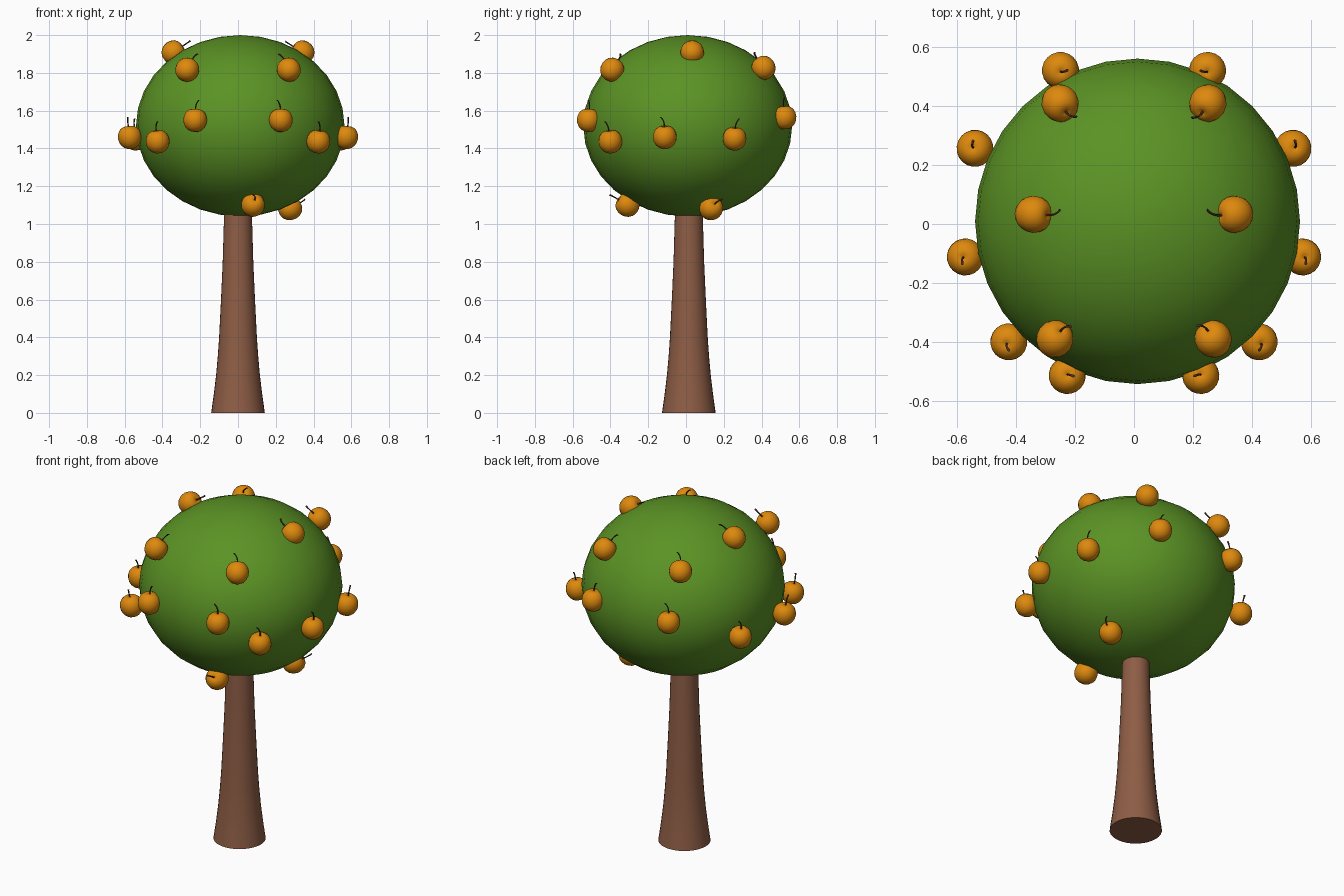
import bpy, bmesh, math
from mathutils import Vector, Matrix

if "Cube" in bpy.data.objects:
    bpy.data.objects.remove(bpy.data.objects["Cube"])

CENTER = Vector((0.012, 0.009, 1.52))      # canopy centre
RADII = Vector((0.552, 0.553, 0.48))       # canopy half sizes


def material(name, rgb):
    m = bpy.data.materials.new(name)
    m.diffuse_color = (*rgb, 1)
    m.use_nodes = True
    m.node_tree.nodes["Principled BSDF"].inputs["Base Color"].default_value = m.diffuse_color
    return m


GREEN = material("leaf green", (0.105, 0.29, 0.018))
BARK = material("bark brown", (0.27, 0.11, 0.06))
ORANGE = material("fruit orange", (0.73, 0.25, 0.004))
STEM = material("stem brown", (0.07, 0.03, 0.018))


def finish(bm, name, mats, angle=40):
    bmesh.ops.recalc_face_normals(bm, faces=bm.faces[:])
    me = bpy.data.meshes.new(name)
    bm.to_mesh(me)
    bm.free()
    for m in mats:
        me.materials.append(m)
    ob = bpy.data.objects.new(name, me)
    bpy.context.collection.objects.link(ob)
    bpy.ops.object.select_all(action='DESELECT')
    ob.select_set(True)
    bpy.context.view_layer.objects.active = ob
    bpy.ops.object.shade_smooth_by_angle(angle=math.radians(angle))
    return ob


def loft(bm, rings, mat=0):
    """Skin a list of rings; a ring of one point becomes a pole, open ends are capped."""
    rows = [[bm.verts.new(p) for p in r] for r in rings]
    n = max(len(r) for r in rows)
    for a, b in zip(rows, rows[1:]):
        for i in range(n):
            j = (i + 1) % n
            if len(a) == 1:
                f = (a[0], b[i], b[j])
            elif len(b) == 1:
                f = (a[i], a[j], b[0])
            else:
                f = (a[i], a[j], b[j], b[i])
            bm.faces.new(f).material_index = mat
    for r in (rows[0], rows[-1]):
        if len(r) > 1:
            bm.faces.new(r).material_index = mat


def ring(r, z, n, x=0.0, y=0.0):
    if r == 0:
        return [Vector((x, y, z))]
    return [Vector((x + r * math.cos(2 * math.pi * i / n),
                    y + r * math.sin(2 * math.pi * i / n), z)) for i in range(n)]


# trunk: flared profile, ends inside the canopy
bm = bmesh.new()
trunk = [(0.142, 0), (0.128, 0.1), (0.116, 0.2), (0.107, 0.3), (0.100, 0.4),
         (0.090, 0.6), (0.081, 0.8), (0.074, 1.04), (0.072, 1.12)]
loft(bm, [ring(r, z, 32, 0, 0.015) for r, z in trunk])
finish(bm, "trunk", [BARK])

# canopy: squashed ball
bm = bmesh.new()
bmesh.ops.create_uvsphere(bm, u_segments=32, v_segments=16, radius=1,
                          matrix=Matrix.Translation(CENTER) @ Matrix.Diagonal((*RADII, 1)))
finish(bm, "canopy", [GREEN], 60)


def fruit(name, pos):
    """Round fruit with a dimple and bent stem, its axis running uphill along the canopy."""
    p = Vector(pos)
    d = p - CENTER
    n = Vector([d[i] / RADII[i] ** 2 for i in range(3)]).normalized()
    up = (Vector((0, 0, 1)) - n * n.z).normalized()
    side = up.cross(n).normalized()
    if side.x * p.x > 0:                     # stems bend towards the middle
        side = -side
    rot = Matrix((side, up.cross(side), up)).transposed().to_4x4()
    bm = bmesh.new()
    body = [(0, -0.060), (0.018, -0.059), (0.036, -0.051), (0.051, -0.036), (0.060, -0.017),
            (0.063, 0.003), (0.060, 0.023), (0.051, 0.042), (0.036, 0.055),
            (0.020, 0.060), (0.009, 0.058), (0, 0.054)]
    loft(bm, [ring(r, z, 20) for r, z in body])
    stem = [(0.004, 0.050, 0), (0.0035, 0.072, 0.001), (0.0035, 0.088, 0.005),
            (0.004, 0.101, 0.012), (0.005, 0.109, 0.020)]
    loft(bm, [ring(r, z, 8, x) for r, z, x in stem], 1)
    bm.transform(Matrix.Translation(p) @ rot)
    finish(bm, name, [ORANGE, STEM], 60)


# fruit in mirrored pairs around the canopy
pairs = [(0.27, -0.392, 1.815), (0.227, -0.515, 1.548), (0.425, -0.40, 1.435),
         (0.573, -0.112, 1.458), (0.54, 0.257, 1.45), (0.25, 0.522, 1.562),
         (0.252, 0.412, 1.825), (0.343, 0.033, 1.907)]
for i, (x, y, z) in enumerate(pairs):
    for s, label in ((-1, "left"), (1, "right")):
        fruit(f"fruit_{label}_{i + 1}", (s * x, y, z))

# two fruit hanging under the canopy
fruit("fruit_low_front", (0.079, -0.308, 1.10))
fruit("fruit_low_side", (0.274, 0.132, 1.082))
